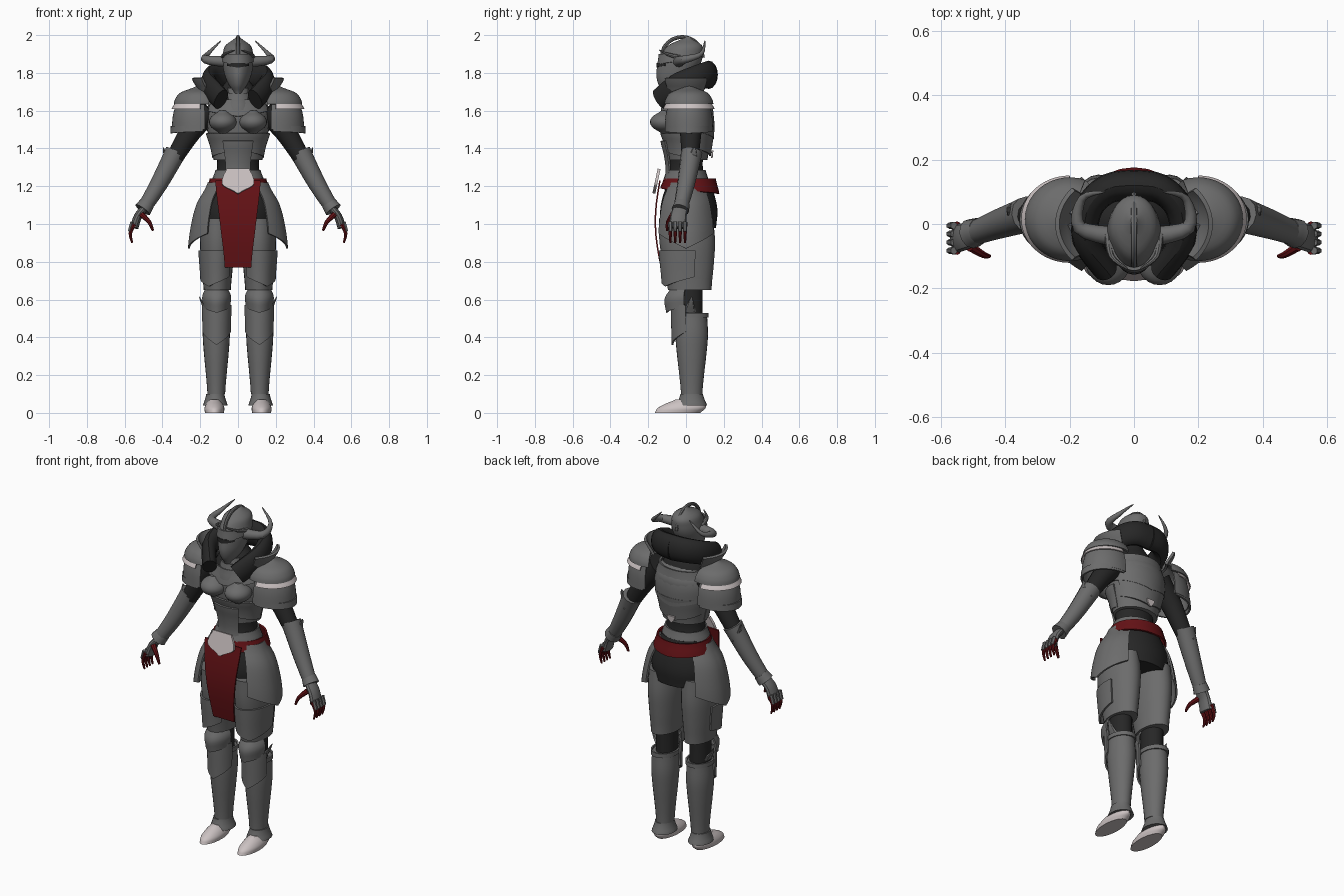
import bpy, bmesh
from math import sin, cos, pi, radians
from mathutils import Vector

if "Cube" in bpy.data.objects:
    bpy.data.objects.remove(bpy.data.objects["Cube"])

FRONT, SIDE, BACK = -90, 0, 90
ACROSS, DEEP, UP = Vector((1, 0, 0)), Vector((0, 1, 0)), Vector((0, 0, 1))
parts = []


def material(name, rgb):
    mat = bpy.data.materials.new(name)
    mat.use_nodes = True
    mat.diffuse_color = (*rgb, 1)
    mat.node_tree.nodes["Principled BSDF"].inputs["Base Color"].default_value = (*rgb, 1)
    return mat


steel = material("steel grey", (.15, .15, .15))
black = material("black cloth", (.02, .02, .02))
red = material("dark red", (.13, .006, .008))
white = material("pale trim", (.6, .54, .54))


def smooth(knots, steps=4):
    """Rounds a list of numbers or points with a Catmull-Rom curve."""
    last = len(knots) - 1
    curve = []
    for i in range(last):
        a, b, c, d = (knots[min(max(j, 0), last)] for j in range(i - 1, i + 3))
        for step in range(steps):
            t = step / steps
            cubic = 3 * (b - c) + d - a
            square = 2 * a - 5 * b + 4 * c - d
            curve.append(b + t / 2 * (c - a + t * (square + t * cubic)))
    return curve + [knots[-1]]


def skin(name, mat, rings, closed=True, thick=0, mirror=False):
    """Joins rings of points with faces; open skins get a thickness."""
    bm = bmesh.new()
    loops = [[bm.verts.new(point) for point in ring] for ring in rings]
    for a, b in zip(loops, loops[1:]):
        count = len(a)
        for i in range(count if closed else count - 1):
            j = (i + 1) % count
            bm.faces.new((a[i], a[j], b[j], b[i]))
    if closed:
        bm.faces.new(loops[0])
        bm.faces.new(loops[-1])
    bmesh.ops.remove_doubles(bm, verts=bm.verts[:], dist=.0001)
    bmesh.ops.recalc_face_normals(bm, faces=bm.faces[:])
    if thick:
        middle = sum((v.co for v in bm.verts), Vector()) / len(bm.verts)
        if sum(f.normal.dot(f.calc_center_median() - middle) for f in bm.faces) < 0:
            bmesh.ops.reverse_faces(bm, faces=bm.faces[:])
        bmesh.ops.solidify(bm, geom=bm.faces[:], thickness=thick)
        bmesh.ops.recalc_face_normals(bm, faces=bm.faces[:])
    mesh = bpy.data.meshes.new(name)
    bm.to_mesh(mesh)
    bm.free()
    mesh.materials.append(mat)
    part = bpy.data.objects.new(name, mesh)
    bpy.context.collection.objects.link(part)
    if mirror:
        part.modifiers.new("mirror", 'MIRROR')
    parts.append(part)
    return part


def tube(name, mat, path, start, end, flat=1, ref=DEEP, sides=12, mirror=True):
    """Tapering tube along a rounded path."""
    path = smooth([Vector(point) for point in path])
    last = len(path) - 1
    rings = []
    for i, point in enumerate(path):
        along = (path[min(i + 1, last)] - path[max(i - 1, 0)]).normalized()
        u = (ref - along * ref.dot(along)).normalized()
        v = along.cross(u) * flat
        radius = start + (end - start) * i / last
        turns = [2 * pi * k / sides for k in range(sides)]
        rings.append([point + radius * (u * cos(a) + v * sin(a)) for a in turns])
    return skin(name, mat, rings, mirror=mirror)


def stack(name, mat, low, high, radii, depth=.8, x=0, y=0, lean=0, sides=24):
    """Level ellipses from low to high; off-centre stacks are mirrored."""
    radii = smooth(radii)
    rings = []
    for i, radius in enumerate(radii):
        t = i / (len(radii) - 1)
        turns = [2 * pi * k / sides for k in range(sides)]
        rings.append([(x + radius * cos(a), y + lean * t + depth * radius * sin(a),
                       low + (high - low) * t) for a in turns])
    return skin(name, mat, rings, mirror=x > 0)


def shell(name, mat, top, low, radii, face, half, depth=.8, dip=0, x=0, y=0,
          thick=.01, mirror=False, sides=24):
    """Curved plate turned towards face; dip pulls the middle of its lower edge down."""
    radii = smooth(radii)
    rings = []
    for i, radius in enumerate(radii):
        t = i / (len(radii) - 1)
        ring = []
        for k in range(sides + 1):
            s = 2 * k / sides - 1
            a = radians(face + half * s)
            ring.append((x + radius * cos(a), y + depth * radius * sin(a),
                         top + (low - top) * t - dip * t * (1 - abs(s))))
        rings.append(ring)
    return skin(name, mat, rings, closed=False, thick=thick, mirror=mirror or x > 0)


def strip(name, mat, top, low, widths, start, end, bulge=0, thick=.008):
    """Hanging sheet whose depth runs from start to end."""
    widths = smooth(widths)
    rings = []
    for i, width in enumerate(widths):
        t = i / (len(widths) - 1)
        y = start + (end - start) * t - bulge * sin(pi * t)
        rings.append([(width * s, y, top + (low - top) * t) for s in (-1, 0, 1)])
    return skin(name, mat, rings, closed=False, thick=thick)


# Helmet with a narrowed face
helmet = stack("helmet", steel, 1.69, 1.99, (.02, .05, .07, .08, .085, .08, .065, .01),
               depth=1.35, y=-.09, lean=.1)
for v in helmet.data.vertices:
    if v.co.y < -.03:
        v.co.x *= 1 + 2 * (v.co.y + .03)
arch = [pi * k / 6 for k in range(7)]
tube("helmet_crest", steel, [(0, -.02 - .11 * cos(a), 1.88 + .11 * sin(a)) for a in arch],
     .01, .01, ref=ACROSS, sides=8, mirror=False)
shell("eye_slit", black, 1.853, 1.838, (.076, .077), FRONT, 50, depth=1.65, dip=.01, y=-.03, thick=.004)
shell("brow_plate", steel, 1.9, 1.86, (.083, .088), FRONT, 75, depth=1.5, dip=.02, y=-.02)
tube("brow_tusks", steel, [(.08, -.03, 1.88), (.07, -.1, 1.9), (.02, -.14, 1.92)], .014, .003, ref=UP, sides=8)
tube("horns", steel, [(.06, -.04, 1.86), (.17, -.01, 1.87), (.16, .08, 1.9), (.09, .1, 1.97)],
     .032, .002, ref=UP)

# Neck and fur collar
for i in range(3):
    drop, grow = .03 * i, .012 * i
    shell("gorget_band", steel, 1.72 - drop, 1.68 - drop, (.06 + grow, .07 + grow), FRONT, 100,
          depth=1.1, dip=.02, y=-.03)
tube("fur_collar", black, [(.09, -.14, 1.66), (.15, -.05, 1.73), (.14, .05, 1.77), (.08, .11, 1.79), (0, .12, 1.79)],
     .06, .075, flat=.65, ref=UP, sides=16)

# Torso
stack("undersuit", black, 1.2, 1.78, (.13, .11, .13, .15, .13, .05))
stack("cuirass", steel, 1.34, 1.7, (.13, .15, .165, .165, .09), y=.01)
shell("belly_plate", steel, 1.44, 1.21, (.15, .13, .12, .13), FRONT, 33, depth=.9)
shell("rib_plate", steel, 1.48, 1.35, (.17, .15, .137), FRONT, 100, dip=-.04)
shell("back_plate", steel, 1.66, 1.5, (.15, .174, .172), BACK, 85, dip=.05, y=.01)
shell("lower_back_plate", steel, 1.5, 1.4, (.17, .147), BACK, 70, depth=.83, dip=.04, y=.01)
shell("upper_chest_plate", steel, 1.66, 1.6, (.145, .172), FRONT, 70, dip=.03)
stack("breast_plates", steel, 1.48, 1.6, (.02, .06, .073, .06, .02), depth=1.1, x=.08, y=-.11)
strip("back_clasp", white, 1.39, 1.35, (.025, .02, .004), .137, .133)

# Hips, belt and cloth
stack("shorts", black, .98, 1.24, (.18, .19, .17, .13), y=.015)
shell("waist_band", steel, 1.285, 1.225, (.12, .14), BACK, 180, depth=.87)
shell("red_belt", red, 1.24, 1.19, (.15, .17), BACK, 180, depth=.92, dip=.03, y=.02)
strip("front_cloth", red, 1.23, .77, (.12, .095, .07), -.142, -.135, bulge=.028)
strip("belt_buckle", white, 1.29, 1.16, (.06, .08, .08, .005), -.135, -.163, thick=.015)
shell("hip_plates", steel, 1.22, .95, (.16, .22, .25, .265), SIDE, 52, depth=.7, dip=.08, mirror=True)

# Legs
stack("knee_cloth", black, .5, 1, (.057, .06, .085), depth=1.2, x=.11, y=.02)
stack("thigh_armour", steel, .65, 1.03, (.072, .083, .092, .09), depth=1.6, x=.11, y=.02, lean=-.02)
shell("thigh_guards", steel, .86, .72, (.1, .09), -60, 75, depth=1.55, dip=.05, x=.11, y=.01)
shell("knee_plates", steel, .68, .56, (.05, .077, .072), FRONT, 80, depth=1.6, dip=.03, x=.113, y=.01)
shell("shin_wings", steel, .57, .43, (.08, .076), FRONT, 80, depth=1.2, dip=.07, x=.113, y=.015)
tube("knee_spikes", steel, [(.16, .02, .54), (.185, .025, .575), (.205, .03, .615)], .035, .003, flat=.4, sides=8)
stack("greaves", steel, .1, .52, (.047, .055, .065, .072, .068), depth=1.2, x=.115, y=.03)
shell("greave_rims", steel, .53, .505, (.074, .074), BACK, 180, depth=1.22, x=.115, y=.03)
stack("ankle_cuffs", steel, .04, .1, (.065, .055, .048), depth=1.25, x=.12, y=.03)
stack("feet", white, 0, .07, (.05, .053, .045, .03), depth=2.4, x=.125, y=-.045, lean=.06)

# Shoulders
shoulder = dict(x=.2, y=.015)
shell("lower_pauldrons", steel, 1.645, 1.5, (.128, .145, .15), SIDE, 100, depth=.85, **shoulder)
shell("pauldron_rims", steel, 1.52, 1.49, (.156, .158), SIDE, 95, dip=.01, **shoulder)
shell("pauldron_trim", white, 1.64, 1.61, (.135, .151), SIDE, 90, depth=.9, thick=.006, **shoulder)
shell("upper_pauldrons", steel, 1.73, 1.635, (.02, .1, .13, .14), SIDE, 110, depth=.93, **shoulder)
shell("shoulder_guards", steel, 1.69, 1.77, (.2, .245), SIDE, 38, depth=.75, thick=.014, mirror=True)

# Arms
tube("arm_sleeves", black, [(.15, .02, 1.61), (.25, .025, 1.49), (.36, .02, 1.31)], .075, .04)
tube("forearm_guards", steel, [(.33, .03, 1.38), (.42, 0, 1.21), (.5, -.03, 1.08)], .057, .036)
tube("wrist_cuffs", steel, [(.48, -.02, 1.11), (.505, -.03, 1.075)], .04, .047)
tube("elbow_spikes", steel, [(.36, .035, 1.31), (.385, .04, 1.365), (.395, .045, 1.405)], .04, .005, flat=.4, sides=8)

# Hands
tube("gauntlets", steel, [(.5, -.03, 1.08), (.53, -.04, 1.04), (.55, -.045, .98)], .04, .046, flat=.5)
for i in range(4):
    y = -.083 + .026 * i
    tube("fingers", red, [(.55, y, 1), (.57, y, .95), (.56, y, .9)], .013, .005, sides=8)
    tube("knuckle_plates", steel, [(.56, y, 1.01), (.575, y, .96)], .012, .01, sides=6)
tube("thumbs", red, [(.51, -.07, 1.05), (.47, -.095, 1.01), (.45, -.1, .965)], .016, .006, sides=8)

# Shading
bpy.ops.object.select_all(action='DESELECT')
for part in parts:
    part.select_set(True)
bpy.context.view_layer.objects.active = helmet
bpy.ops.object.shade_smooth_by_angle(angle=radians(32))
